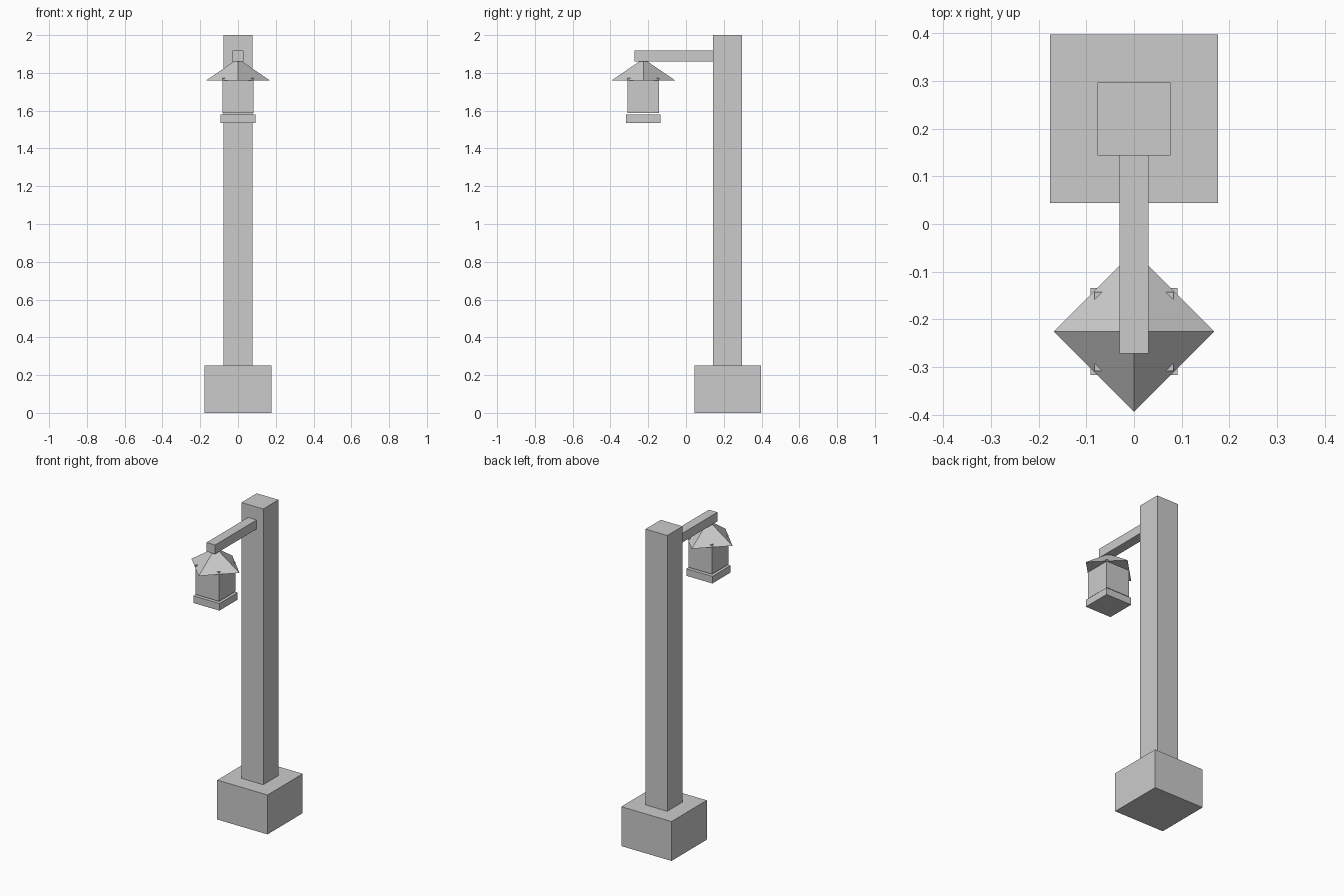
import bpy
import math

if "Cube" in bpy.data.objects:
    bpy.data.objects.remove(bpy.data.objects["Cube"])


def box(name, x, y, z):
    """Box from (min, max) pairs on each axis."""
    bpy.ops.mesh.primitive_cube_add(size=1, location=[sum(p) / 2 for p in (x, y, z)])
    ob = bpy.context.object
    ob.name = name
    ob.scale = [p[1] - p[0] for p in (x, y, z)]
    bpy.ops.object.transform_apply(location=False, rotation=False, scale=True)
    return ob


def square_box(name, half, cy, z):
    """Box with a square plan centred on x = 0, y = cy."""
    return box(name, (-half, half), (cy - half, cy + half), z)


POST_Y, LAMP_Y = 0.2205, -0.2255

# Footing and post
square_box("base_block", 0.1765, POST_Y, (0, 0.25))
square_box("post", 0.0765, POST_Y, (0.25, 2.0))

# Arm reaching forward from the post
box("arm", (-0.03, 0.03), (-0.272, POST_Y - 0.0765), (1.86, 1.918))

# Hanging lantern: its top corners poke through the turned roof
square_box("lantern_body", 0.083, LAMP_Y, (1.588, 1.773))
square_box("lantern_plate", 0.0915, LAMP_Y, (1.535, 1.58))

# Four-sided roof with corners on the axes
z0, z1 = 1.76, 1.875
bpy.ops.mesh.primitive_cone_add(vertices=4, radius1=0.1685, radius2=0,
                                depth=z1 - z0, location=(0, LAMP_Y, (z0 + z1) / 2))
bpy.context.object.name = "lantern_roof"
